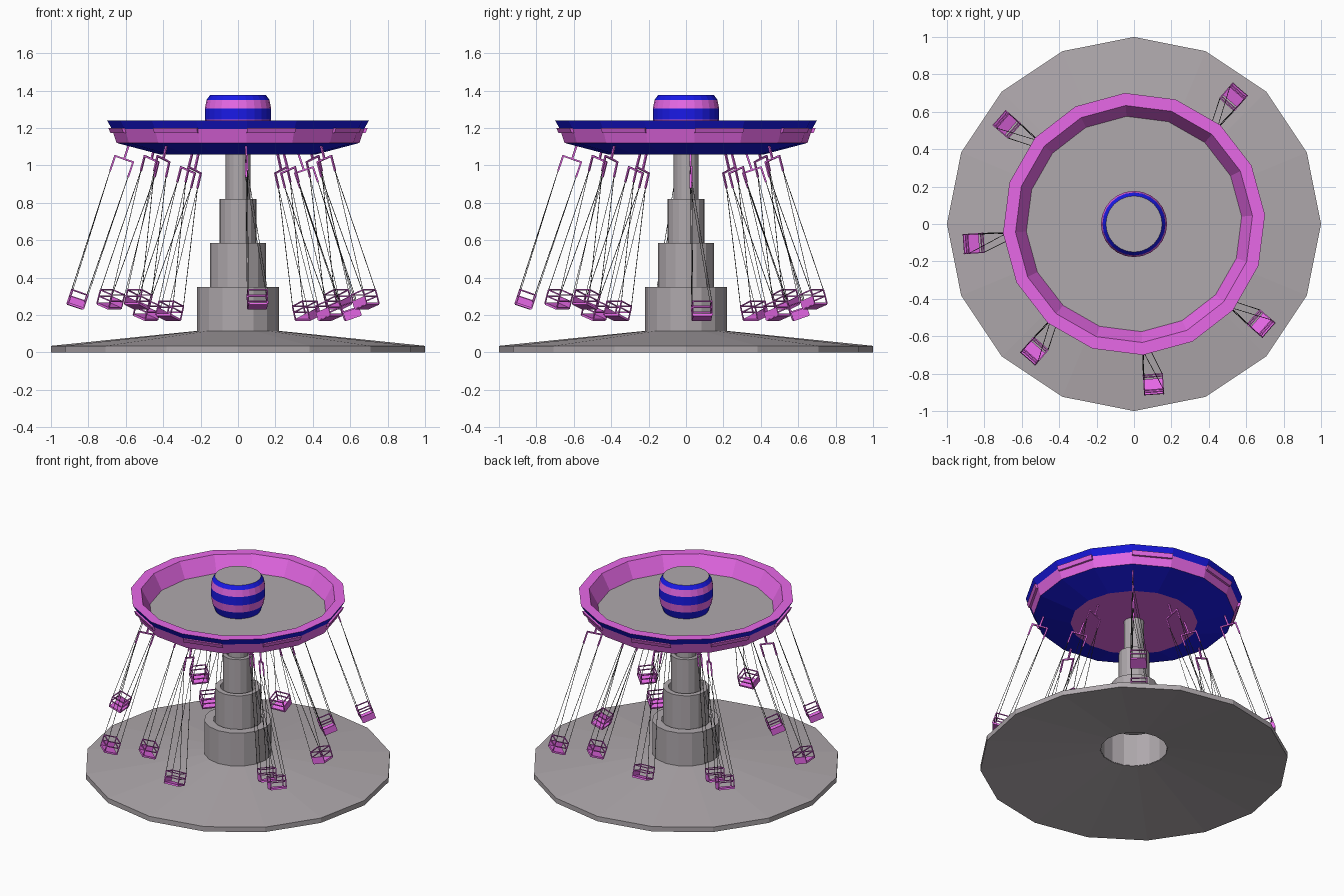
import bpy, bmesh, math
from mathutils import Vector, Matrix

if "Cube" in bpy.data.objects:
    bpy.data.objects.remove(bpy.data.objects["Cube"])


def material(name, rgb):
    m = bpy.data.materials.new(name)
    m.diffuse_color = (*rgb, 1)
    m.use_nodes = True
    m.node_tree.nodes["Principled BSDF"].inputs["Base Color"].default_value = m.diffuse_color
    return m


GREY = material("warm grey", (0.43, 0.395, 0.415))
PINK = material("pink", (0.86, 0.15, 0.86))
BLUE = material("blue", (0.01, 0.01, 0.8))
DARK = material("dark cable", (0.06, 0.06, 0.06))


def finish(name, bm, mats):
    bmesh.ops.remove_doubles(bm, verts=bm.verts, dist=1e-5)
    bmesh.ops.recalc_face_normals(bm, faces=bm.faces)
    me = bpy.data.meshes.new(name)
    bm.to_mesh(me)
    bm.free()
    for m in mats:
        me.materials.append(m)
    ob = bpy.data.objects.new(name, me)
    bpy.context.collection.objects.link(ob)
    return ob


def lathe(name, profile, sides, mats, bands=None, phase=0.0):
    """Turn a closed (radius, height) loop round z; bands = material per segment."""
    bm = bmesh.new()
    rings = []
    for i in range(sides):
        a = math.radians(phase) + math.tau * i / sides
        rings.append([bm.verts.new((r * math.cos(a), r * math.sin(a), z)) for r, z in profile])
    n = len(profile)
    for i in range(sides):
        a, b = rings[i], rings[(i + 1) % sides]
        for j in range(n):
            k = (j + 1) % n
            if profile[j][0] == 0 and profile[k][0] == 0:
                continue
            if profile[j][0] == 0:
                f = bm.faces.new((a[j], b[k], a[k]))
            elif profile[k][0] == 0:
                f = bm.faces.new((a[j], b[j], a[k]))
            else:
                f = bm.faces.new((a[j], b[j], b[k], a[k]))
            f.material_index = bands[j] if bands else 0
    return finish(name, bm, mats)


def box(bm, lo, hi):
    lo, hi = Vector(lo), Vector(hi)
    m = Matrix.Translation((lo + hi) / 2) @ Matrix.Diagonal((*(hi - lo), 1))
    bmesh.ops.create_cube(bm, size=1, matrix=m)


def rod(bm, p, q, t):
    p, q = Vector(p), Vector(q)
    d = q - p
    m = (Matrix.Translation((p + q) / 2) @ d.to_track_quat('Z', 'Y').to_matrix().to_4x4()
         @ Matrix.Diagonal((t, t, d.length, 1)))
    bmesh.ops.create_cube(bm, size=1, matrix=m)


# Base platform: a shallow cone, hollow underneath, with a round opening
lathe("base_platform", [(0.22, 0.108), (1, 0), (1, 0.035), (0.22, 0.115)], 16, [GREY])

# Telescoping column
lathe("lower_tube", [(0.217, 0.11), (0.217, 0.345), (0.16, 0.345), (0.16, 0.35), (0.22, 0.35), (0.22, 0.11)],
      16, [GREY])
lathe("middle_tube", [(0.115, 0.3), (0.115, 0.585), (0.15, 0.585), (0.15, 0.3)], 16, [GREY])
lathe("upper_tube", [(0.072, 0.52), (0.072, 0.82), (0.1, 0.82), (0.1, 0.52)], 16, [GREY])
lathe("top_post", [(0, 0.7), (0.066, 0.7), (0.066, 1.07), (0, 1.07)], 16, [GREY])

# Canopy dish: pink underside, blue slope, pink band, blue rim, pink lip, grey floor
TURN = 4.0
lathe("canopy",
      [(0, 1.057), (0.412, 1.057), (0.651, 1.12), (0.676, 1.195), (0.702, 1.24),
       (0.635, 1.24), (0.577, 1.132), (0, 1.132)],
      16, [PINK, BLUE, GREY], [0, 1, 0, 1, 0, 0, 2, 2], TURN)

# Raised panels on every other side of the pink band
bm = bmesh.new()
section = [(0.655, 1.2), (0.695, 1.2), (0.683, 1.172), (0.645, 1.172)]
for k in range(8):
    ends = []
    for a in (TURN + 45 * k, TURN + 45 * k + 22.5):
        c, s = math.cos(math.radians(a)), math.sin(math.radians(a))
        ends.append([bm.verts.new((r * c, r * s, z)) for r, z in section])
    a, b = ends
    bm.faces.new(a)
    bm.faces.new(b)
    for j in range(4):
        bm.faces.new((a[j], a[(j + 1) % 4], b[(j + 1) % 4], b[j]))
finish("band_panels", bm, [PINK])

# Striped barrel on top
lathe("striped_drum",
      [(0, 1.135), (0.147, 1.135), (0.168, 1.19), (0.177, 1.245), (0.177, 1.305),
       (0.168, 1.35), (0.15, 1.376), (0, 1.376)],
      24, [GREY, BLUE, PINK], [0, 1, 2, 1, 2, 1, 0, 0])

# Swing hanger: stem, crossbar and two drop arms
bm = bmesh.new()
rod(bm, (0, 0, 0.02), (0, 0, -0.08), 0.01)
rod(bm, (-0.055, 0, -0.08), (0.055, 0, -0.08), 0.009)
for x in (-0.051, 0.051):
    rod(bm, (x, 0, -0.08), (x, 0, -0.165), 0.009)
hanger = finish("swing_hanger", bm, [PINK])

# Swing seat: floor, low back panel, corner posts and rails
bm = bmesh.new()
X, Y0, Y1, Z0, ZM, Z1 = 0.043, -0.01, 0.092, -0.912, -0.868, -0.833
box(bm, (-X, Y0, Z0 - 0.004), (X, Y1, Z0 + 0.008))
box(bm, (-X, Y0 - 0.003, Z0), (X, Y0 + 0.003, ZM))
for x in (-X, X):
    for y in (Y0, Y1):
        rod(bm, (x, y, Z0), (x, y, Z1), 0.006)
    for z in (ZM, Z1):
        rod(bm, (x, Y0, z), (x, Y1, z), 0.006)
for y in (Y0, Y1):
    rod(bm, (-X, y, Z1), (X, y, Z1), 0.006)
rod(bm, (-X, Y1, ZM), (X, Y1, ZM), 0.006)
seat = finish("swing_seat", bm, [PINK])

# Four cables fan from the drop arms to the seat corners
bm = bmesh.new()
for x in (-1, 1):
    for y in (Y0, Y1):
        rod(bm, (0.051 * x, 0, -0.16), (X * x, y, Z1), 0.0026)
cables = finish("swing_cables", bm, [DARK])

# Outer and inner rows of swings, flung outwards, each with two empty places
TILT = Matrix.Rotation(math.radians(-18.6), 4, 'Y')
first = True
for row, radius, height, empty in (("outer", 0.585, 1.11, (0, 2)), ("inner", 0.328, 1.05, (4, 6))):
    for k in range(8):
        if k in empty:
            continue
        place = (Matrix.Rotation(math.radians(TURN + 0.2 + 45 * k), 4, 'Z')
                 @ Matrix.Translation((radius, 0, height)) @ TILT)
        for part in (hanger, seat, cables):
            ob = part if first else bpy.data.objects.new(f"{row}_{part.name}_{k}", part.data)
            if not first:
                bpy.context.collection.objects.link(ob)
            ob.matrix_world = place
        first = False
